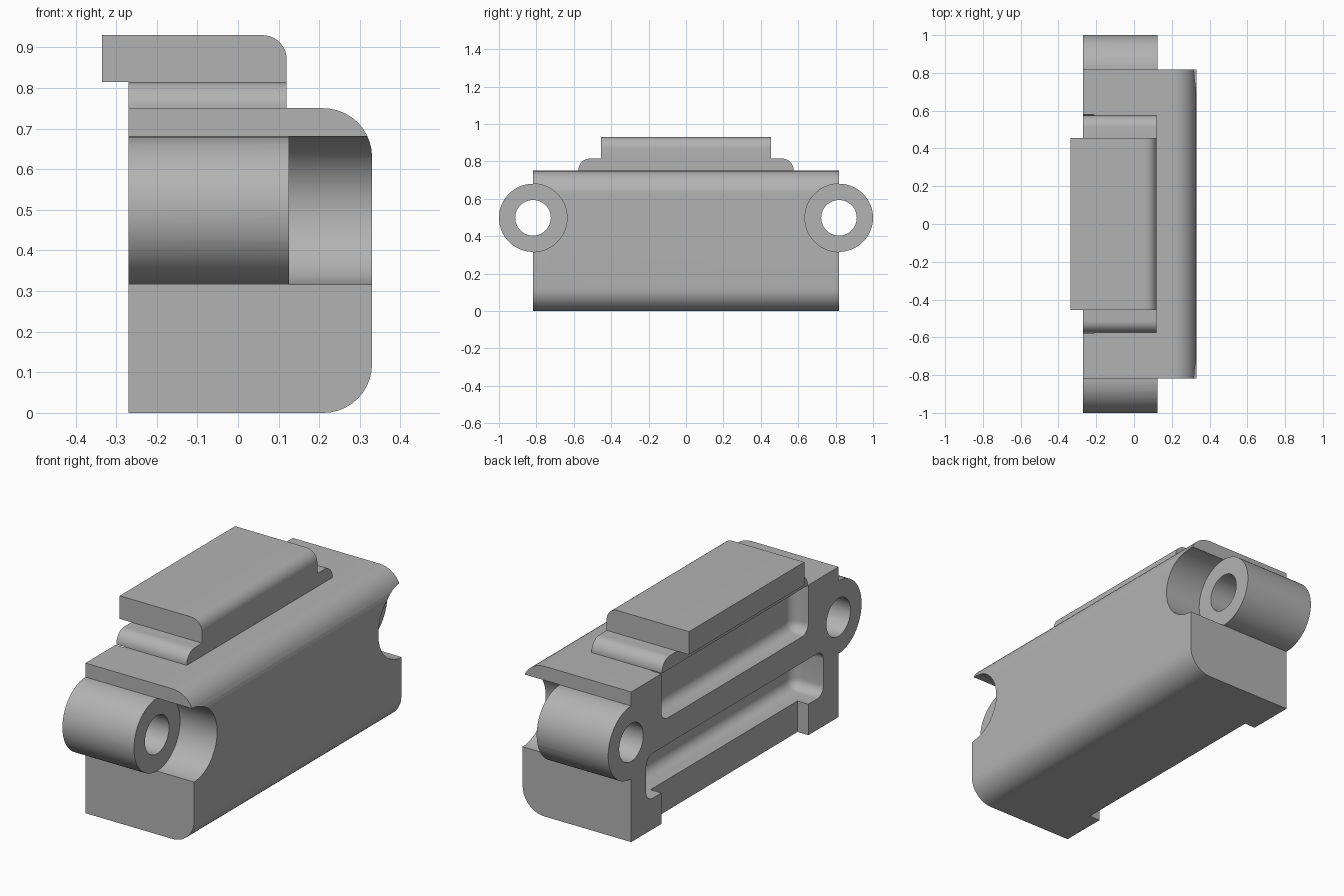
import bpy, bmesh, math
from mathutils import Matrix, Vector

cube = bpy.data.objects.get("Cube")
if cube:
    bpy.data.objects.remove(cube, do_unlink=True)

GREY = (0.45, 0.45, 0.45, 1)
grey = bpy.data.materials.new("plain grey")
grey.use_nodes = True
grey.diffuse_color = GREY
grey.node_tree.nodes["Principled BSDF"].inputs["Base Color"].default_value = GREY

BACK, FACE = -0.27, 0.33          # flat pocketed side and rounded side
LUG_Y, LUG_Z, LUG_R, LUG_END = 0.818, 0.498, 0.182, 0.125


def finish(name, bm, helper=False):
    bmesh.ops.recalc_face_normals(bm, faces=bm.faces)
    mesh = bpy.data.meshes.new(name)
    bm.to_mesh(mesh)
    bm.free()
    obj = bpy.data.objects.new(name, mesh)
    bpy.context.collection.objects.link(obj)
    mesh.materials.append(grey)
    obj.hide_render = helper
    return obj


def block(name, x, y, z, radius=0, pick=None, helper=False):
    """Box between limits; edges whose midpoint and direction satisfy pick are rounded."""
    bm = bmesh.new()
    bmesh.ops.create_cube(bm, size=1)
    size = Vector((x[1] - x[0], y[1] - y[0], z[1] - z[0]))
    mid = Vector((x[1] + x[0], y[1] + y[0], z[1] + z[0])) / 2
    if pick:
        chosen = []
        for e in bm.edges:
            m = (e.verts[0].co + e.verts[1].co) / 2
            if pick(m):
                chosen.append(e)
    for v in bm.verts:
        v.co = Vector(a * b for a, b in zip(v.co, size)) + mid
    if pick:
        bmesh.ops.bevel(bm, geom=chosen, offset=radius, offset_type='OFFSET',
                        segments=10, profile=0.5, affect='EDGES')
    return finish(name, bm, helper)


def rod(name, x, y, radius):
    """Cylinder along x at lug height."""
    bm = bmesh.new()
    place = Matrix.Translation(((x[0] + x[1]) / 2, y, LUG_Z)) @ Matrix.Rotation(math.pi / 2, 4, 'Y')
    bmesh.ops.create_cone(bm, cap_ends=True, segments=72, radius1=radius,
                          radius2=radius, depth=x[1] - x[0], matrix=place)
    return finish(name, bm, True)


def combine(target, tool, operation):
    mod = target.modifiers.new(operation.lower(), 'BOOLEAN')
    mod.operation = operation
    mod.solver = 'EXACT'
    mod.object = tool
    bpy.context.view_layer.objects.active = target
    bpy.ops.object.modifier_apply(modifier=mod.name)
    bpy.data.objects.remove(tool, do_unlink=True)


# Main housing, rounded along the two long edges of its +x side
body = block("housing", (BACK, FACE), (-LUG_Y, LUG_Y), (0, 0.75), 0.12,
             lambda m: m.x > 0.4 and abs(m.z) > 0.4)

# Pockets in the flat side: open-topped upper, closed lower, shallow bottom slot
combine(body, block("upper_pocket", (-0.6, BACK + 0.09), (-0.58, 0.58), (0.51, 1.0), 0.05,
                    lambda m: True, True), 'DIFFERENCE')
combine(body, block("lower_pocket", (-0.6, BACK + 0.17), (-0.70, 0.70), (0.155, 0.38), 0.05,
                    lambda m: True, True), 'DIFFERENCE')
combine(body, block("bottom_slot", (-0.6, BACK + 0.06), (-0.58, 0.58), (-0.2, 0.2),
                    helper=True), 'DIFFERENCE')

# Hollow round lugs at both ends with clearance in front of them
for side in (-1, 1):
    y = side * LUG_Y
    combine(body, rod("lug", (BACK, LUG_END), y, LUG_R), 'UNION')
    combine(body, rod("clearance", (LUG_END, 0.5), y, LUG_R), 'DIFFERENCE')
    combine(body, rod("lug_hole", (-0.5, 0.5), y, 0.095), 'DIFFERENCE')

# Raised step with rounded ends, then the overhanging top plate
step = block("raised_step", (BACK, 0.12), (-0.575, 0.575), (0.75, 0.815), 0.062,
             lambda m: m.z > 0.4 and abs(m.y) > 0.4)
plate = block("top_plate", (-0.335, 0.12), (-0.455, 0.455), (0.815, 0.93), 0.06,
              lambda m: m.z > 0.4 and m.x > 0.4)

for obj in (body, step, plate):
    bpy.ops.object.select_all(action='DESELECT')
    obj.select_set(True)
    bpy.context.view_layer.objects.active = obj
    bpy.ops.object.shade_smooth_by_angle(angle=math.radians(30))
